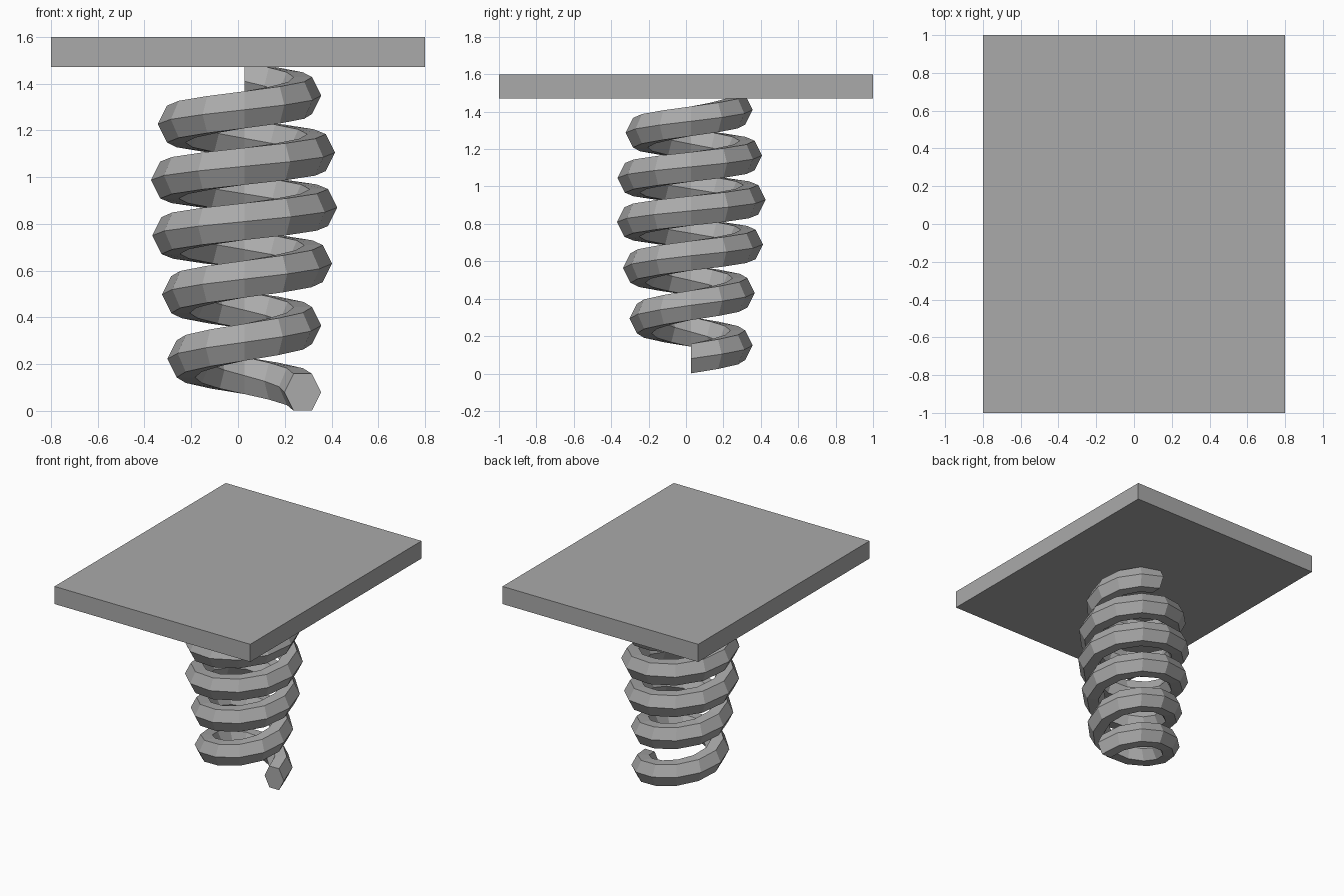
import bpy, bmesh
from math import cos, sin, pi

cube = bpy.data.objects.get("Cube")
if cube:
    bpy.data.objects.remove(cube, do_unlink=True)

grey = bpy.data.materials.new("grey metal")
grey.use_nodes = True
grey.diffuse_color = (0.4, 0.4, 0.4, 1)
grey.node_tree.nodes["Principled BSDF"].inputs["Base Color"].default_value = (0.4, 0.4, 0.4, 1)


def finish(name, bm):
    bmesh.ops.recalc_face_normals(bm, faces=bm.faces)
    mesh = bpy.data.meshes.new(name)
    bm.to_mesh(mesh)
    bm.free()
    mesh.materials.append(grey)
    obj = bpy.data.objects.new(name, mesh)
    bpy.context.collection.objects.link(obj)
    return obj


def sample(keys, t):
    """Linear interpolation through (t, value) keys."""
    for (t0, a), (t1, b) in zip(keys, keys[1:]):
        if t <= t1:
            return a + (b - a) * (t - t0) / (t1 - t0)
    return keys[-1][1]


# Flat top plate
plate = bmesh.new()
bmesh.ops.create_cube(plate, size=1)
for v in plate.verts:
    v.co = (v.co.x * 1.6, v.co.y * 2, 1.535 + v.co.z * 0.13)
finish("top_plate", plate)

# Coil spring: hexagonal wire, bulging in the middle, pitch easing upward
TURNS, STEPS, CENTRE, WIRE = 5.25, 12, 0.027, 0.079
height = [(0, 0.08), (1, 0.365), (2, 0.63), (3, 0.87), (4, 1.105), (5.25, 1.41)]
radius = [(0, 0.25), (1, 0.25), (1.5, 0.273), (2, 0.296), (2.5, 0.315), (3, 0.319),
          (3.5, 0.32), (4, 0.309), (4.5, 0.291), (5, 0.25), (5.25, 0.25)]
spring = bmesh.new()
rings = []
for i in range(int(TURNS * STEPS) + 1):
    t = i / STEPS
    a, r, z = 2 * pi * t, sample(radius, t), sample(height, t)
    ring = []
    for k in range(6):
        rr = r + WIRE * cos(k * pi / 3)
        zz = z + WIRE * sin(k * pi / 3) / sin(pi / 3)
        ring.append(spring.verts.new((CENTRE + rr * cos(a), CENTRE + rr * sin(a), zz)))
    rings.append(ring)
for lower, upper in zip(rings, rings[1:]):
    for k in range(6):
        n = (k + 1) % 6
        spring.faces.new((lower[k], lower[n], upper[n], upper[k]))
spring.faces.new(rings[0])
spring.faces.new(rings[-1])
finish("coil_spring", spring)
